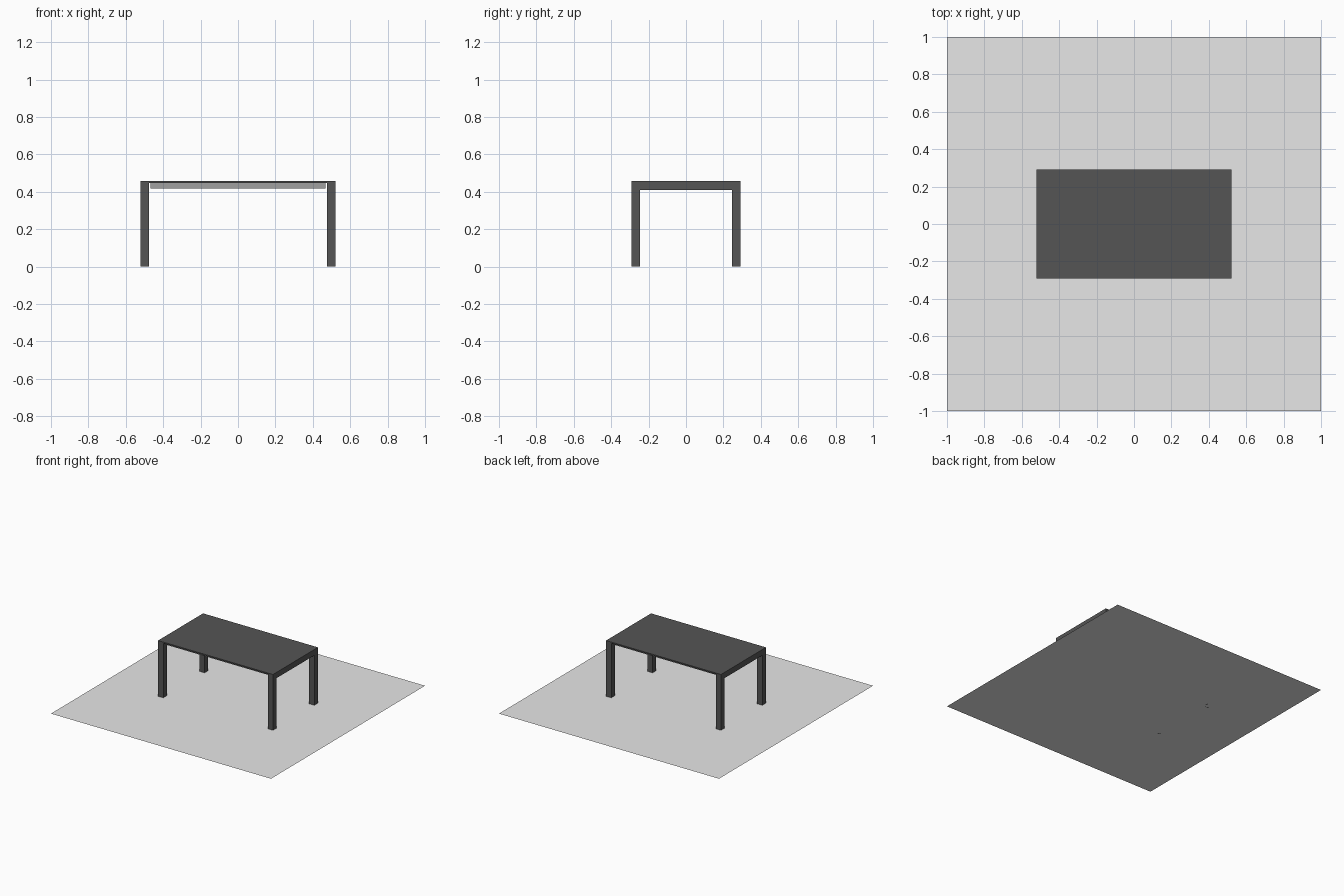
import bpy

if "Cube" in bpy.data.objects:
    bpy.data.objects.remove(bpy.data.objects["Cube"])


def material(name, value):
    m = bpy.data.materials.new(name)
    m.diffuse_color = (value, value, value, 1)
    m.use_nodes = True
    m.node_tree.nodes["Principled BSDF"].inputs["Base Color"].default_value = m.diffuse_color
    return m


charcoal = material("charcoal", 0.09)
mid_grey = material("mid_grey", 0.35)
light_grey = material("light_grey", 0.8)


def box(name, lo, hi, mat):
    bpy.ops.mesh.primitive_cube_add(size=1, location=[(a + b) / 2 for a, b in zip(lo, hi)])
    o = bpy.context.object
    o.name = name
    o.scale = [b - a for a, b in zip(lo, hi)]
    bpy.ops.object.transform_apply(location=False, rotation=False, scale=True)
    o.data.materials.append(mat)
    return o


X, Y, H, W = 0.522, 0.292, 0.458, 0.047   # half sizes, height, leg width
RAIL = 0.41                               # underside of the end rails

# thin base sheet under the table
bpy.ops.mesh.primitive_plane_add(size=2)
sheet = bpy.context.object
sheet.name = "base_sheet"
sheet.data.materials.append(light_grey)

for sx, side in ((-1, "left"), (1, "right")):
    x0, x1 = sorted((sx * X, sx * (X - W)))
    # end rail across the depth
    box(side + "_end_rail", (x0, -Y, RAIL), (x1, Y, H), charcoal)
    # legs
    for sy, end in ((-1, "front"), (1, "back")):
        y0, y1 = sorted((sy * Y, sy * (Y - W)))
        box(f"{end}_{side}_leg", (x0, y0, 0), (x1, y1, RAIL), charcoal)

# thin top between the rails
box("table_top", (-X + W, -Y, H - 0.01), (X - W, Y, H), charcoal)

# recessed lighter apron box below the top
box("inner_apron", (-0.467, -0.245, 0.416), (0.467, 0.245, H - 0.01), mid_grey)
